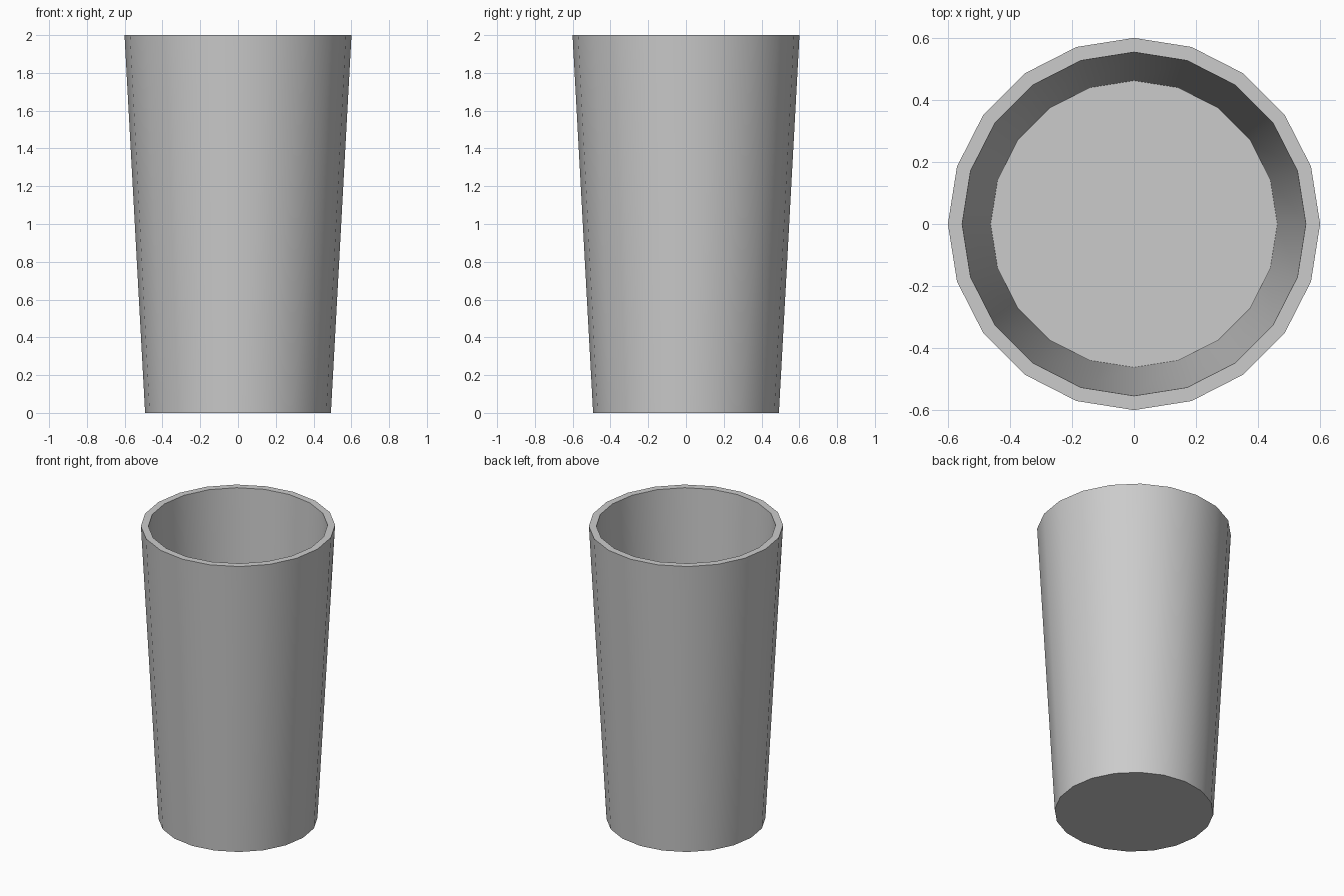
import bpy, bmesh, math

if "Cube" in bpy.data.objects:
    bpy.data.objects.remove(bpy.data.objects["Cube"])

SIDES = 20

# Cup profile (radius, height): outer base, outer rim, inner rim, inner floor
profile = [(0.492, 0.0), (0.601, 2.0), (0.555, 2.0), (0.463, 0.05)]

bm = bmesh.new()
rings = []
for r, z in profile:
    rings.append([bm.verts.new((r * math.cos(2 * math.pi * i / SIDES),
                                r * math.sin(2 * math.pi * i / SIDES), z))
                  for i in range(SIDES)])

# Outer wall, rim and inner wall
for a, b in zip(rings, rings[1:]):
    for i in range(SIDES):
        j = (i + 1) % SIDES
        bm.faces.new((a[i], a[j], b[j], b[i]))

# Underside and inner floor
bm.faces.new(rings[0][::-1])
bm.faces.new(rings[-1])

bmesh.ops.recalc_face_normals(bm, faces=bm.faces)
mesh = bpy.data.meshes.new("cup")
bm.to_mesh(mesh)
bm.free()

cup = bpy.data.objects.new("cup", mesh)
bpy.context.collection.objects.link(cup)
bpy.context.view_layer.objects.active = cup
cup.select_set(True)
bpy.ops.object.shade_smooth_by_angle(angle=math.radians(30))
